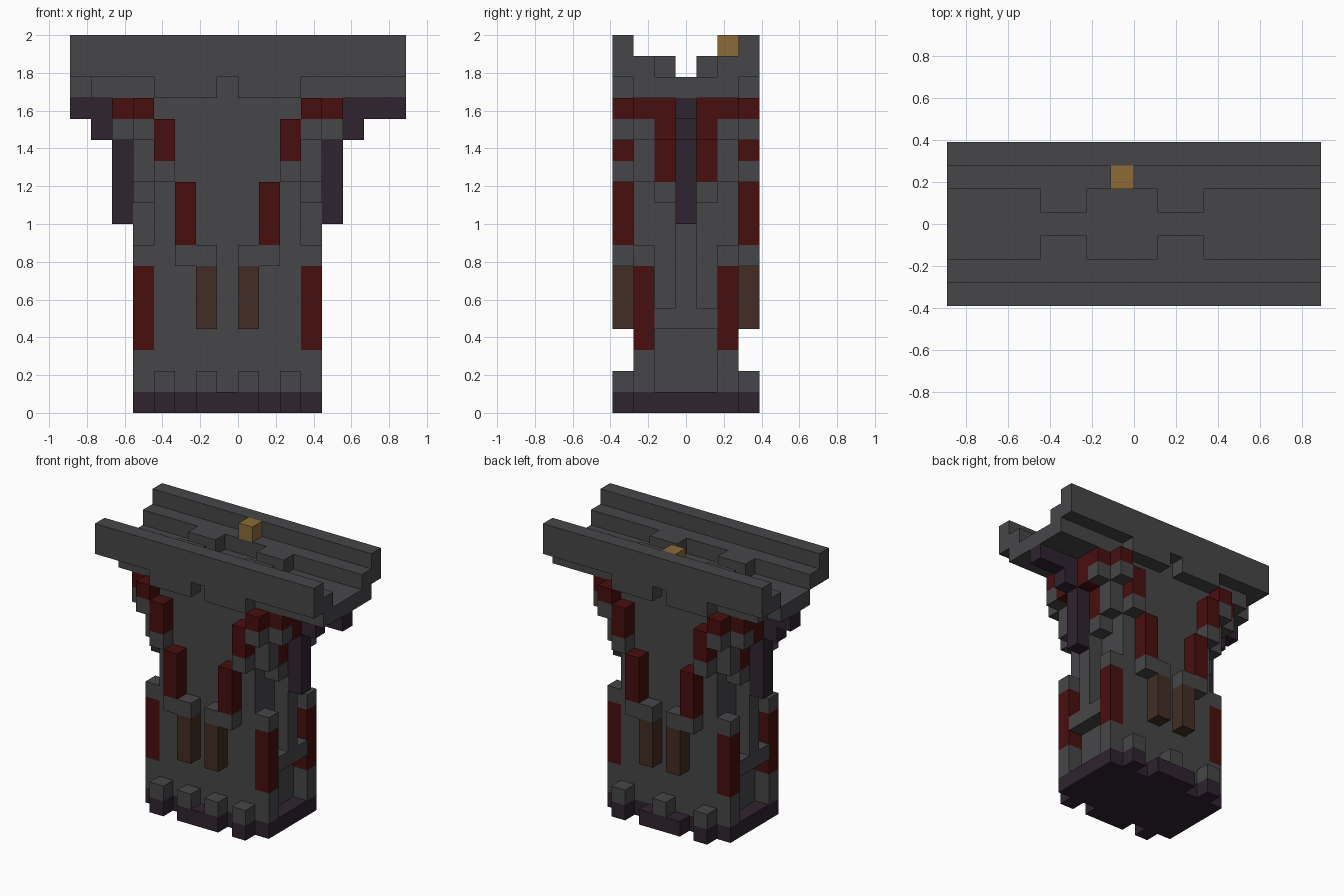
import bpy
import bmesh
from mathutils import Matrix, Vector

cube = bpy.data.objects.get("Cube")
if cube:
    bpy.data.objects.remove(cube, do_unlink=True)

U = 1 / 9                      # side of one block
ORIGIN = Vector((-8, -3.5, 0))  # grid corner, in blocks


def material(name, r, g, b):
    m = bpy.data.materials.new(name)
    m.use_nodes = True
    m.diffuse_color = (r, g, b, 1)
    bsdf = next(n for n in m.node_tree.nodes if n.type == "BSDF_PRINCIPLED")
    bsdf.inputs["Base Color"].default_value = (r, g, b, 1)
    bsdf.inputs["Roughness"].default_value = 0.9
    return m


STONE = material("dark_grey_stone", 0.062, 0.061, 0.066)
RED = material("deep_red", 0.065, 0.0045, 0.0045)
PURPLE = material("dark_purple", 0.028, 0.017, 0.028)
BROWN = material("brown", 0.054, 0.027, 0.018)
GOLD = material("gold", 0.262, 0.147, 0.037)


def flip(span, total):
    return (total - span[1], total - span[0])


def part(name, mat, *boxes, mx=False, my=False):
    """Boxes are inclusive block ranges (x, y, z), mirrored about the shaft."""
    spans = set()
    for x, y, z in boxes:
        for xs in {x, flip(x, 14)} if mx else {x}:
            for ys in {y, flip(y, 6)} if my else {y}:
                spans.add((xs, ys, z))
    bm = bmesh.new()
    for span in sorted(spans):
        lo = Vector([s[0] for s in span])
        hi = Vector([s[1] + 1 for s in span])
        place = Matrix.Translation(((lo + hi) / 2 + ORIGIN) * U)
        bmesh.ops.create_cube(bm, size=1, matrix=place @ Matrix.Diagonal((*((hi - lo) * U), 1)))
    mesh = bpy.data.meshes.new(name)
    bm.to_mesh(mesh)
    bm.free()
    mesh.materials.append(mat)
    bpy.context.collection.objects.link(bpy.data.objects.new(name, mesh))


# Foot slab with tabs, and the small stones standing on the tabs
part("foot_slab", PURPLE, ((3, 11), (1, 5), (0, 0)))
part("foot_tabs", PURPLE, ((4, 4), (0, 0), (0, 0)), ((6, 8), (0, 0), (0, 0)), mx=True, my=True)
part("front_foot_stones", STONE, ((4, 4), (0, 0), (1, 1)), ((6, 6), (0, 0), (1, 1)), mx=True)
part("back_foot_stones", STONE, ((4, 4), (6, 6), (1, 1)), ((7, 7), (6, 6), (1, 1)), mx=True)

# Shaft and corner posts
part("shaft", STONE, ((4, 10), (1, 5), (1, 14)))
part("post_ends", STONE, ((11, 11), (1, 1), (1, 2)), ((11, 11), (1, 1), (7, 7)), mx=True, my=True)
part("post_panels", RED, ((11, 11), (1, 1), (3, 6)), mx=True, my=True)

# Side crossbar with its rib
part("side_crossbar", STONE, ((11, 11), (2, 4), (4, 4)), mx=True)
part("side_rib", STONE, ((11, 11), (3, 3), (5, 12)), mx=True)

# Stepped stone brackets flaring out to the deck
part("side_brackets", STONE,
     ((11, 11), (2, 2), (10, 10)),
     ((11, 11), (1, 1), (11, 12)),
     ((11, 11), (1, 5), (13, 14)),
     ((12, 12), (1, 1), (13, 13)), mx=True, my=True)
part("face_brackets", STONE,
     ((8, 9), (0, 0), (7, 7)),
     ((10, 10), (0, 0), (11, 11)),
     ((11, 11), (0, 0), (13, 13)), mx=True, my=True)

# Red inlays climbing the faces and sides
part("face_inlays", RED,
     ((9, 9), (0, 0), (8, 10)),
     ((10, 10), (0, 0), (12, 13)),
     ((11, 11), (0, 0), (14, 14)), mx=True, my=True)
part("side_inlays", RED,
     ((11, 11), (2, 2), (11, 12)),
     ((12, 12), (2, 2), (13, 13)),
     ((12, 12), (1, 2), (14, 14)), mx=True, my=True)

# Brown hanging pegs
part("pegs", BROWN, ((8, 8), (0, 0), (4, 6)), mx=True, my=True)

# Purple side struts carrying the deck ends
part("struts", PURPLE,
     ((12, 12), (3, 3), (9, 14)),
     ((13, 13), (3, 3), (13, 13)),
     ((13, 14), (3, 3), (14, 14)), mx=True)
# the deck is one block off the shaft centre, so its ends differ
bpy.data.objects["struts"].name = "side_struts"
part("strut_tip", PURPLE, ((15, 15), (3, 3), (14, 14)))

# Deck, its edge supports, kerbs and rails
part("deck", STONE, ((1, 15), (1, 5), (15, 15)), ((0, 0), (2, 4), (15, 15)))
part("deck_supports", STONE, ((8, 10), (0, 0), (15, 15)), mx=True, my=True)
part("kerbs", STONE, ((0, 15), (1, 1), (16, 16)), my=True)
part("kerb_bumps", STONE, ((4, 5), (2, 2), (16, 16)), mx=True, my=True)
part("rails", STONE, ((0, 15), (0, 0), (16, 17)), my=True)

# Gold block on the back kerb
part("gold_block", GOLD, ((7, 7), (5, 5), (17, 17)))
